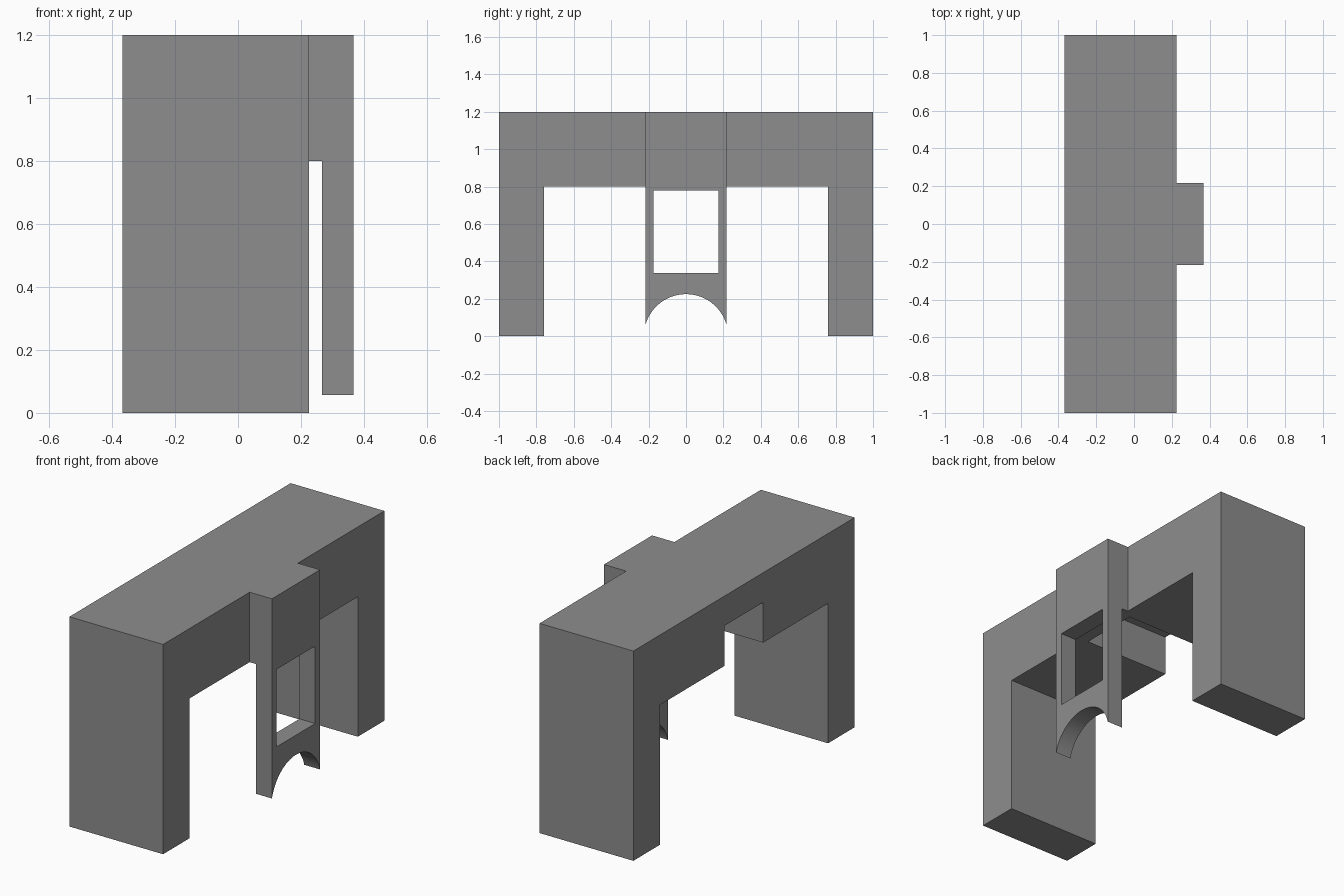
import bpy, bmesh, math

if "Cube" in bpy.data.objects:
    bpy.data.objects.remove(bpy.data.objects["Cube"])

grey = bpy.data.materials.new("mid grey")
grey.diffuse_color = (0.27, 0.27, 0.27, 1)
grey.use_nodes = True
grey.node_tree.nodes["Principled BSDF"].inputs["Base Color"].default_value = grey.diffuse_color


def extrude_x(name, profile, x0, x1):
    """Solid made from a (y, z) outline stretched between two x positions."""
    bm = bmesh.new()
    face = bm.faces.new([bm.verts.new((x0, y, z)) for y, z in profile])
    ext = bmesh.ops.extrude_face_region(bm, geom=[face])
    moved = [v for v in ext["geom"] if isinstance(v, bmesh.types.BMVert)]
    bmesh.ops.translate(bm, verts=moved, vec=(x1 - x0, 0, 0))
    bmesh.ops.recalc_face_normals(bm, faces=bm.faces)
    mesh = bpy.data.meshes.new(name)
    bm.to_mesh(mesh)
    bm.free()
    mesh.materials.append(grey)
    obj = bpy.data.objects.new(name, mesh)
    bpy.context.collection.objects.link(obj)
    return obj


def box_outline(half, z0, z1):
    return [(-half, z0), (half, z0), (half, z1), (-half, z1)]


def cut(obj, name, outline, x0, x1):
    """Cut a box out of the object and discard the cutter."""
    cutter = extrude_x(name, outline, x0, x1)
    cutter.hide_render = True
    mod = obj.modifiers.new(name, "BOOLEAN")
    mod.operation, mod.solver, mod.object = "DIFFERENCE", "EXACT", cutter
    bpy.context.view_layer.objects.active = obj
    bpy.ops.object.modifier_apply(modifier=mod.name)
    bpy.data.objects.remove(cutter)


BACK, FACE, FRONT = -0.367, 0.226, 0.367
TOP, BEAM = 1.2, 0.8

# Portal: two legs and a beam, with a pocket under the beam open to the back
portal = extrude_x("portal_frame", [
    (-1, 0), (-0.76, 0), (-0.76, BEAM), (0.76, BEAM),
    (0.76, 0), (1, 0), (1, TOP), (-1, TOP)], BACK, FACE)
cut(portal, "pocket_cutter", box_outline(0.174, 0.6, 1.03), BACK - 0.1, 0.178)

# Hanging panel with an arched lower edge
HALF, RADIUS = 0.2175, 0.225
end = math.acos(HALF / RADIUS)
steps = 32
arch = []
for i in range(steps + 1):
    a = math.pi - end - (math.pi - 2 * end) * i / steps
    arch.append((RADIUS * math.cos(a), RADIUS * math.sin(a)))
panel = extrude_x("hanging_panel", arch + [(HALF, TOP), (-HALF, TOP)], FACE, FRONT)

# Gap behind the lower panel, then the window opening
cut(panel, "gap_cutter", box_outline(0.4, -0.2, BEAM), FACE - 0.1, 0.267)
cut(panel, "window_cutter", box_outline(0.174, 0.337, 0.78), 0.2, 0.5)

# Smooth the arch while keeping edges sharp
bpy.ops.object.select_all(action="DESELECT")
panel.select_set(True)
bpy.context.view_layer.objects.active = panel
bpy.ops.object.shade_smooth_by_angle(angle=math.radians(30))
